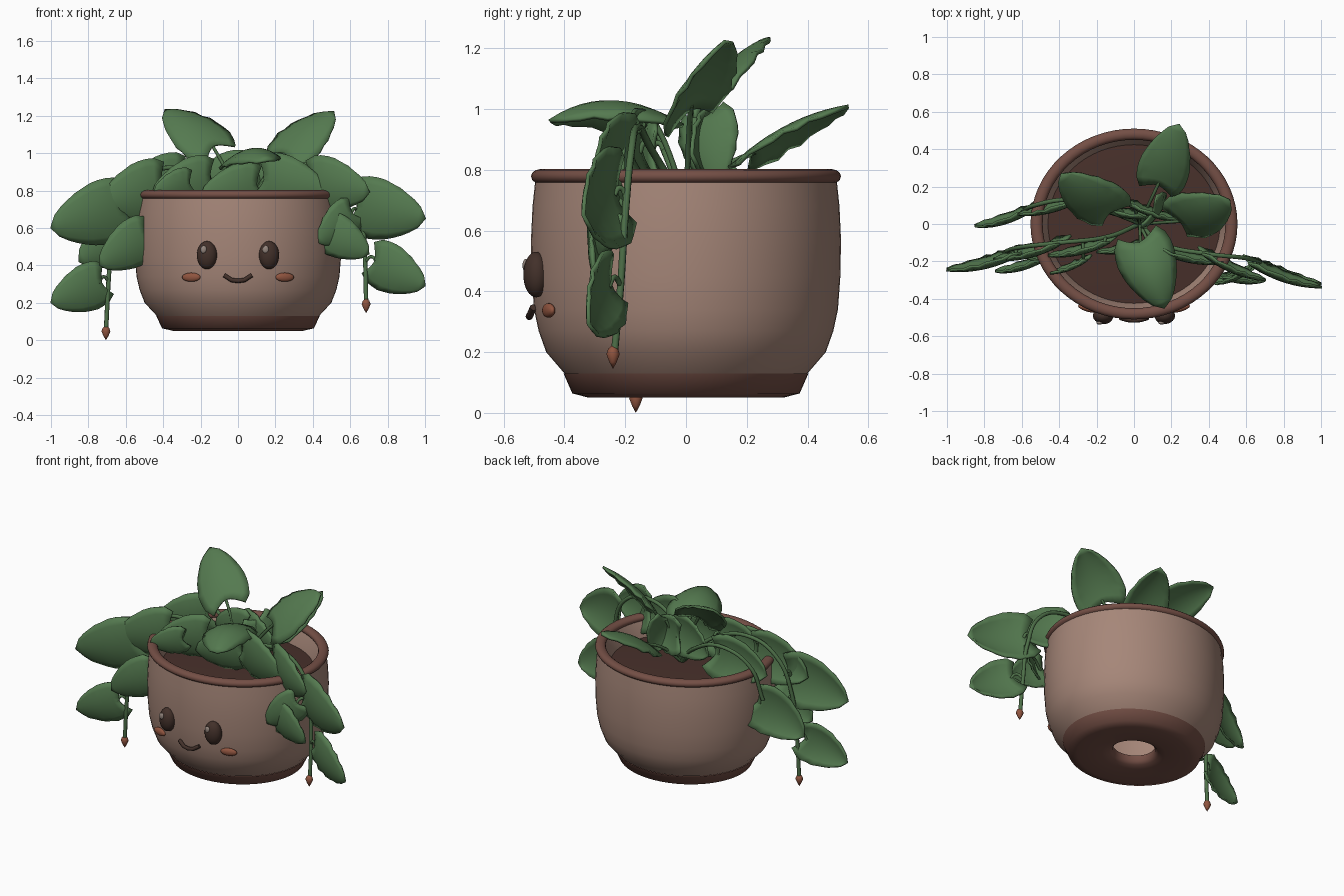
import bpy, bmesh, math
from mathutils import Vector, Matrix

cube = bpy.data.objects.get("Cube")
if cube:
    bpy.data.objects.remove(cube)


def material(name, *rgb):
    m = bpy.data.materials.new(name)
    m.use_nodes = True
    color = (*rgb, 1)
    m.diffuse_color = color
    m.node_tree.nodes["Principled BSDF"].inputs["Base Color"].default_value = color
    return m


CLAY = material("clay", 0.38, 0.24, 0.19)
TRIM = material("dark_clay", 0.175, 0.078, 0.06)
SOIL = material("soil", 0.065, 0.03, 0.024)
LEAF = material("leaf_green", 0.09, 0.195, 0.08)
STEM = material("stem_green", 0.075, 0.16, 0.065)
EYE = material("eye_brown", 0.055, 0.03, 0.023)
SHINE = material("eye_shine", 0.3, 0.24, 0.21)
BLUSH = material("terracotta", 0.28, 0.09, 0.05)

STRETCH = 1.085  # the pot is a little wider than deep


def finish(name, bm, mat, angle=40):
    bmesh.ops.recalc_face_normals(bm, faces=bm.faces)
    mesh = bpy.data.meshes.new(name)
    bm.to_mesh(mesh)
    bm.free()
    ob = bpy.data.objects.new(name, mesh)
    bpy.context.collection.objects.link(ob)
    mesh.materials.append(mat)
    bpy.ops.object.select_all(action='DESELECT')
    ob.select_set(True)
    bpy.context.view_layer.objects.active = ob
    bpy.ops.object.shade_smooth_by_angle(angle=math.radians(angle))
    return ob


def lathe(name, profile, mat, closed=False, steps=64, angle=40):
    bm = bmesh.new()
    verts = [bm.verts.new((r, 0, z)) for r, z in profile]
    edges = [bm.edges.new(p) for p in zip(verts, verts[1:])]
    if closed:
        edges.append(bm.edges.new((verts[-1], verts[0])))
    bmesh.ops.spin(bm, geom=verts + edges, cent=(0, 0, 0), axis=(0, 0, 1),
                   angle=math.tau, steps=steps)
    bmesh.ops.remove_doubles(bm, verts=bm.verts, dist=0.0001)
    bmesh.ops.scale(bm, vec=(STRETCH, 1, 1), verts=bm.verts)
    return finish(name, bm, mat, angle)


def ball(name, center, size, mat, turn=0):
    bm = bmesh.new()
    bmesh.ops.create_uvsphere(bm, u_segments=24, v_segments=16, radius=1)
    bm.transform(Matrix.Translation(center) @ Matrix.Rotation(turn, 4, 'Z')
                 @ Matrix.Diagonal((*size, 1)))
    return finish(name, bm, mat, 60)


def tube(name, points, radius, mat, smooth=True):
    cu = bpy.data.curves.new(name, 'CURVE')
    cu.dimensions = '3D'
    cu.bevel_depth = radius
    cu.bevel_resolution = 2
    cu.resolution_u = 8
    cu.use_fill_caps = True
    sp = cu.splines.new('BEZIER' if smooth else 'POLY')
    pts = sp.bezier_points if smooth else sp.points
    pts.add(len(points) - 1)
    for p, co in zip(pts, points):
        if smooth:
            p.co = co
            p.handle_left_type = p.handle_right_type = 'AUTO'
        else:
            p.co = (*co, 1)
    ob = bpy.data.objects.new(name, cu)
    bpy.context.collection.objects.link(ob)
    cu.materials.append(mat)


# Pot: hollow body, foot with drain hole, rolled rim, soil
lathe("pot_body", [(0.4, 0.13), (0.46, 0.2), (0.485, 0.27), (0.5, 0.34), (0.508, 0.45),
                   (0.51, 0.57), (0.505, 0.68), (0.495, 0.775), (0.46, 0.775), (0.43, 0.7),
                   (0.41, 0.6), (0.4, 0.35), (0.36, 0.16), (0.12, 0.12)], CLAY)
lathe("pot_foot", [(0.12, 0.12), (0.122, 0.085), (0.14, 0.068), (0.18, 0.06),
                   (0.32, 0.05), (0.374, 0.064), (0.403, 0.13)], TRIM, angle=75)
ring = [math.tau * i / 12 for i in range(12)]
lathe("pot_rim", [(0.48 + 0.03 * math.cos(a), 0.778 + 0.024 * math.sin(a)) for a in ring],
      TRIM, closed=True, angle=60)
lathe("soil", [(0, 0.685), (0.3, 0.68), (0.425, 0.67)], SOIL)

# Face
for side, label in ((-1, "right"), (1, "left")):
    ball(label + "_eye", (0.166 * side, -0.493, 0.455), (0.054, 0.042, 0.075), EYE, 0.15 * side)
    ball(label + "_eye_shine", (0.166 * side - 0.018, -0.528, 0.485), (0.017, 0.01, 0.021), SHINE)
    ball(label + "_cheek", (0.25 * side, -0.452, 0.337), (0.051, 0.016, 0.024), BLUSH, 0.3 * side)
tube("mouth", [(-0.073, -0.502, 0.347), (-0.035, -0.513, 0.322), (0, -0.516, 0.317),
               (0.035, -0.513, 0.322), (0.073, -0.502, 0.347)], 0.012, EYE, smooth=False)

# Trailing vines
CROWN = Vector((0.03, 0, 0.68))
vines = {
    "right_vine": [CROWN, (-0.15, -0.07, 0.86), (-0.4, -0.1, 0.92), (-0.58, -0.12, 0.82),
                   (-0.67, -0.14, 0.6), (-0.69, -0.16, 0.35), (-0.705, -0.165, 0.07)],
    "right_back_vine": [CROWN, (-0.12, 0.09, 0.84), (-0.35, 0.13, 0.93), (-0.53, 0.1, 0.84),
                        (-0.6, 0.06, 0.62)],
    "left_vine": [CROWN, (0.16, -0.11, 0.86), (0.4, -0.16, 0.94), (0.58, -0.18, 0.86),
                  (0.66, -0.2, 0.65), (0.68, -0.215, 0.42), (0.685, -0.235, 0.2)],
}
nodes = []
for name, path in vines.items():
    tube(name, path, 0.012, STEM)
    path = [Vector(p) for p in path]
    for a, b in zip(path, path[1:]):
        nodes += [a.lerp(b, i / 8) for i in range(8)]

# Buds at the vine tips
for label, x, y, z in (("right", -0.706, -0.165, 0), ("left", 0.685, -0.24, 0.145)):
    bud = lathe(label + "_bud", [(0, 0), (0.012, 0.022), (0.022, 0.048), (0.016, 0.066),
                                 (0, 0.08)], BLUSH, steps=12, angle=60)
    bud.location = (x, y, z)

# Half-widths of the heart outline, from stalk to tip
OUTLINE = (0.68, 0.91, 0.99, 1.0, 0.97, 0.9, 0.8, 0.68, 0.53, 0.34, 0)


def leaf(name, base, tip, side=(0, -0.12, 1), wide=0.86, crown=False, arch=1):
    base, tip, side = Vector(base), Vector(tip), Vector(side)
    along = tip - base
    length = along.length
    along.normalize()
    side = (side - along * side.dot(along)).normalized()
    normal = side.cross(along)
    if normal.dot(Vector((0, -1, 1))) < 0:
        normal.negate()
    bm = bmesh.new()
    rows, cols = len(OUTLINE) - 1, 8
    grid = []
    for i, half in enumerate(OUTLINE):
        u = i / rows
        row = []
        for j in range(cols + 1):
            v = 2 * j / cols - 1
            # lobes reach back behind the stalk; blade arches and ripples at the edge
            reach = u - 0.15 * abs(v) ** 1.5 * (1 - u) ** 2
            lift = (0.05 - 0.28 * (u - 0.45) ** 2 - 0.1 * v * v * half) * length * arch
            lift += 0.007 * v ** 4 * half * math.sin(i * 2.6 + j)
            row.append(bm.verts.new(base + along * reach * length + normal * lift
                                    + side * v * half * wide * length / 2))
        grid.append(row)
    for r, s in zip(grid, grid[1:]):
        for j in range(cols):
            bm.faces.new((r[j], r[j + 1], s[j + 1], s[j]))
    bmesh.ops.remove_doubles(bm, verts=bm.verts, dist=0.0005)
    ob = finish(name, bm, LEAF, 50)
    mod = ob.modifiers.new("thickness", 'SOLIDIFY')
    mod.thickness = 0.013
    mod.offset = 0
    # Stalk from the nearest vine point, or from the crown
    start = CROWN if crown else min(nodes, key=lambda p: (p - base).length)
    end = base + along * 0.05 * length
    middle = start.lerp(end, 0.55) + Vector((0, 0, 0.03))
    tube(name + "_stalk", [start, middle, end], 0.009, STEM)


# Upright crown leaves, and one drooping from the middle
leaf("crown_leaf_right", (-0.13, 0.06, 1.04), (-0.39, 0.26, 1.24), (0.3, 0.17, 0.13), 0.8, True)
leaf("crown_leaf_left", (0.25, 0.01, 1.0), (0.51, 0.12, 1.23), (0.22, -0.2, -0.1), 0.86, True)
leaf("crown_leaf_back", (0.13, 0.21, 0.85), (0.24, 0.53, 1.02), (0.9, -0.4, 0), 0.72, True)
leaf("crown_leaf_front", (0.03, -0.1, 0.985), (0.16, -0.45, 0.985), (0.9, 0.3, 0.1), 0.84, True, 2)
leaf("crown_leaf_droop", (0.1, 0.06, 0.97), (0.16, 0.1, 0.75), (0.5, 0.87, 0), 0.95, True)

# Leaves hanging along the vines
right_leaves = [
    ((-0.62, -0.17, 0.71), (-1, -0.26, 0.6)), ((-0.41, -0.12, 0.83), (-0.75, -0.2, 0.71)),
    ((-0.73, -0.19, 0.31), (-1, -0.25, 0.2)), ((-0.49, -0.2, 0.56), (-0.74, -0.26, 0.4)),
    ((-0.56, 0.06, 0.6), (-0.85, -0.02, 0.42)), ((-0.3, 0.12, 0.87), (-0.62, 0.04, 0.78)),
    ((-0.15, -0.11, 0.86), (-0.46, -0.18, 0.78)), ((-0.26, -0.2, 0.84), (-0.45, -0.27, 0.79)),
]
left_leaves = [
    ((0.14, -0.15, 0.86), (0.48, -0.22, 0.79)), ((0.39, -0.18, 0.85), (0.7, -0.31, 0.79)),
    ((0.64, -0.23, 0.72), (1, -0.35, 0.65)), ((0.61, -0.26, 0.68), (0.43, -0.32, 0.52)),
    ((0.47, -0.29, 0.59), (0.7, -0.31, 0.46)), ((0.73, -0.25, 0.42), (1, -0.33, 0.29)),
]
inner_leaves = [
    ((0.04, 0.03, 0.9), (-0.24, 0.1, 0.83)), ((-0.01, 0.09, 0.89), (0.26, 0.01, 0.85)),
    ((0.1, -0.11, 0.83), (-0.2, -0.16, 0.77)),
]
for label, leaves in (("right", right_leaves), ("left", left_leaves), ("inner", inner_leaves)):
    for n, (base, tip) in enumerate(leaves, 1):
        leaf(f"{label}_leaf_{n}", base, tip, crown=label == "inner")
